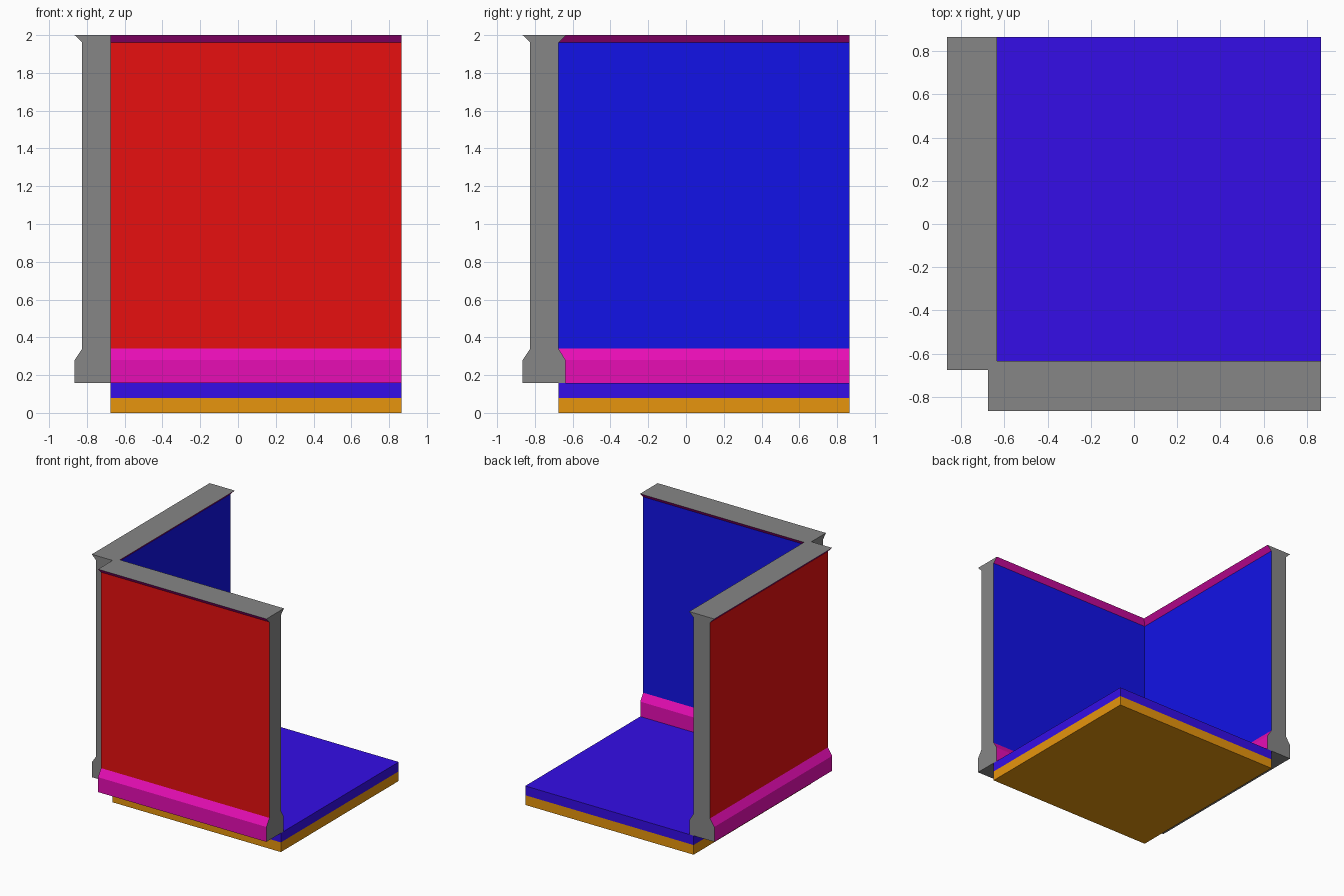
import bpy, bmesh

if "Cube" in bpy.data.objects:
    bpy.data.objects.remove(bpy.data.objects["Cube"])

LO, INNER, HI = -0.865, -0.675, 0.865
FLOOR_TOP = 0.157


def material(name, rgb):
    mat = bpy.data.materials.new(name)
    mat.diffuse_color = (*rgb, 1)
    mat.use_nodes = True
    mat.node_tree.nodes["Principled BSDF"].inputs["Base Color"].default_value = mat.diffuse_color
    return mat


GREY = material("cut_face_grey", (0.24, 0.24, 0.24))
RED = material("outer_red", (0.8, 0.005, 0.005))
BLUE = material("inner_blue", (0.006, 0.006, 0.8))
TRIM = material("trim_magenta", (0.8, 0.004, 0.46))
INDIGO = material("floor_indigo", (0.035, 0.004, 0.8))
ORANGE = material("base_orange", (0.8, 0.3, 0.004))
WALL_MATS = [GREY, RED, BLUE, TRIM]


def finish(bm, name, mats):
    bmesh.ops.recalc_face_normals(bm, faces=bm.faces[:])
    mesh = bpy.data.meshes.new(name)
    bm.to_mesh(mesh)
    bm.free()
    for m in mats:
        mesh.materials.append(m)
    obj = bpy.data.objects.new(name, mesh)
    bpy.context.collection.objects.link(obj)
    return obj


def slab(name, z0, z1, mat):
    bm = bmesh.new()
    bmesh.ops.create_cube(bm, size=1)
    mid, size = (INNER + HI) / 2, HI - INNER
    bmesh.ops.scale(bm, vec=(size, size, z1 - z0), verts=bm.verts)
    bmesh.ops.translate(bm, vec=(mid, mid, (z0 + z1) / 2), verts=bm.verts)
    return finish(bm, name, [mat])


# Wall cross-section: (depth, z), with skirting below and cornice above
PROFILE = [(-0.865, FLOOR_TOP), (-0.865, 0.28), (-0.825, 0.34), (-0.825, 1.96),
           (-0.865, 2.0), (-0.635, 2.0), (-0.675, 1.96), (-0.675, 0.34),
           (-0.638, 0.28), (-0.638, FLOOR_TOP)]
# Material index of the strip starting at each profile point
STRIPS = [3, 3, 1, 3, 0, 3, 2, 3, 3, 0]


def wall(name, place):
    bm = bmesh.new()
    rings = [[bm.verts.new(place(d, along, z)) for d, z in PROFILE]
             for along in (INNER, HI)]
    n = len(PROFILE)
    for i, index in enumerate(STRIPS):
        j = (i + 1) % n
        face = bm.faces.new((rings[0][i], rings[0][j], rings[1][j], rings[1][i]))
        face.material_index = index
    for ring in rings:
        bm.faces.new(ring)
    return finish(bm, name, WALL_MATS)


# Floor layers
slab("floor_base", 0.0, 0.08, ORANGE)
slab("floor_top", 0.08, FLOOR_TOP, INDIGO)

# Two walls meeting at the front left corner
wall("front_wall", lambda d, along, z: (along, d, z))
wall("left_wall", lambda d, along, z: (d, along, z))
